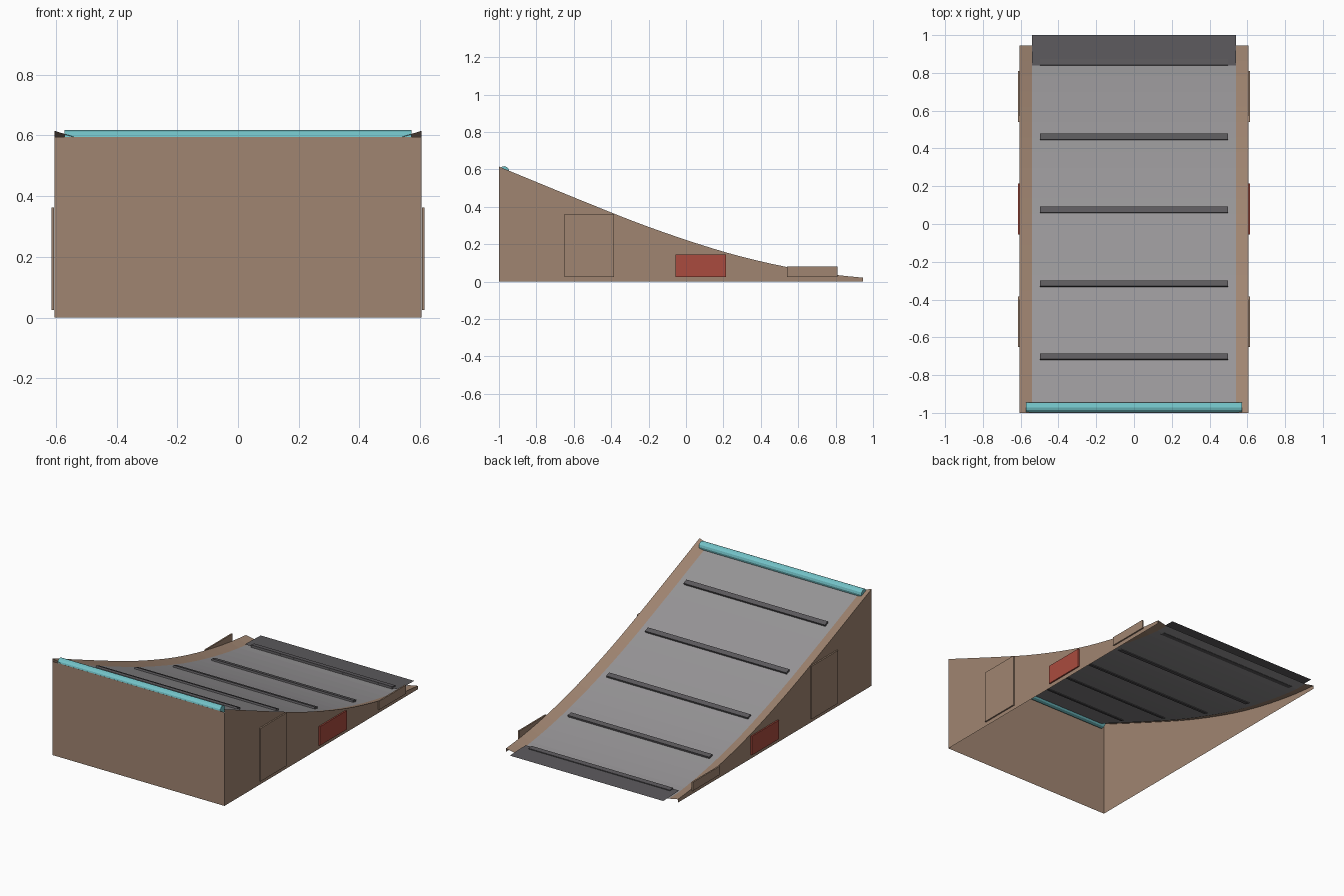
import bpy, bmesh, math

if "Cube" in bpy.data.objects:
    bpy.data.objects.remove(bpy.data.objects["Cube"])


def srgb(r, g, b):
    def lin(c):
        c /= 255
        return c / 12.92 if c <= 0.04045 else ((c + 0.055) / 1.055) ** 2.4
    return (lin(r), lin(g), lin(b), 1)


def material(name, r, g, b):
    m = bpy.data.materials.new(name)
    m.diffuse_color = srgb(r, g, b)
    m.use_nodes = True
    m.node_tree.nodes["Principled BSDF"].inputs["Base Color"].default_value = m.diffuse_color
    return m


WOOD = material("brown wood", 160, 133, 113)
GREY = material("deck grey", 152, 150, 152)
DARK = material("dark grey", 92, 90, 93)
TEAL = material("teal", 115, 195, 200)
RED = material("red", 170, 75, 62)

W, D = 0.605, 0.54          # outer half width, deck half width
DROP = 0.02                 # deck sits below the side edges
END = 0.945

# ramp profile (y, z) of the side top edge
PROFILE = [(-1, .615), (-.75, .512), (-.5, .410), (-.25, .311), (0, .223),
           (.25, .146), (.5, .086), (.75, .042), (END, .021)]


def edge_z(y):
    """Catmull-Rom style interpolation of the profile."""
    n = len(PROFILE)
    y = min(max(y, -1), END)
    i = next(k for k in range(n - 1) if y <= PROFILE[k + 1][0])

    def slope(k):
        a, b = PROFILE[max(k - 1, 0)], PROFILE[min(k + 1, n - 1)]
        return (b[1] - a[1]) / (b[0] - a[0])
    (y0, z0), (y1, z1) = PROFILE[i], PROFILE[i + 1]
    h = y1 - y0
    t = (y - y0) / h
    return ((2*t**3 - 3*t**2 + 1) * z0 + (t**3 - 2*t**2 + t) * h * slope(i)
            + (3*t**2 - 2*t**3) * z1 + (t**3 - t**2) * h * slope(i + 1))


def deck_z(y):
    return max(edge_z(y) - DROP, 0.008)


def finish(name, bm, mat):
    me = bpy.data.meshes.new(name)
    bm.to_mesh(me)
    bm.free()
    me.materials.append(mat)
    ob = bpy.data.objects.new(name, me)
    bpy.context.collection.objects.link(ob)
    return ob


def mesh(name, verts, faces, mat):
    bm = bmesh.new()
    vs = [bm.verts.new(v) for v in verts]
    for f in faces:
        bm.faces.new([vs[i] for i in f])
    return finish(name, bm, mat)


def box(name, centre, size, mat, tilt=0):
    bm = bmesh.new()
    bmesh.ops.create_cube(bm, size=1)
    bmesh.ops.scale(bm, vec=size, verts=bm.verts)
    ob = finish(name, bm, mat)
    ob.location = centre
    ob.rotation_euler.x = tilt
    return ob


def sheet(name, row_a, row_b, mat):
    """Strip of quads between two rows of points."""
    n = len(row_a)
    faces = [(i, n + i, n + i + 1, i + 1) for i in range(n - 1)]
    return mesh(name, row_a + row_b, faces, mat)


N = 24
YS = [-1 + (END + 1) * i / N for i in range(N + 1)]

# curved riding deck
sheet("deck", [(-D, y, deck_z(y)) for y in YS],
      [(D, y, deck_z(y)) for y in YS], GREY)

# side walls and sloped edge strips
for s, side in ((-1, "left"), (1, "right")):
    base = [(s * W, y, 0) for y in YS]
    top = [(s * W, y, edge_z(y)) for y in YS]
    inner = [(s * D, y, deck_z(y)) for y in YS]
    if s > 0:
        sheet(side + "_wall", top, base, WOOD)
        sheet(side + "_edge_strip", inner, top, WOOD)
    else:
        sheet(side + "_wall", base, top, WOOD)
        sheet(side + "_edge_strip", top, inner, WOOD)

    # side panels, the middle one red
    for label, y0, y1, z1, mat in (("tall", -.65, -.385, .362, WOOD),
                                   ("middle", -.055, .215, .145, RED),
                                   ("low", .54, .81, .08, WOOD)):
        box(f"{side}_{label}_panel",
            (s * (W + .0055), (y0 + y1) / 2, (.025 + z1) / 2),
            (.009, y1 - y0, z1 - .025), mat)

# tall front wall
zt = deck_z(-1)
mesh("front_wall", [(-W, -1, 0), (W, -1, 0), (W, -1, zt), (-W, -1, zt)],
     [(0, 1, 2, 3)], WOOD)

# flat entry plate at the low end
mesh("entry_plate", [(-D, .84, .019), (D, .84, .019), (D, 1, .014), (-D, 1, .014)],
     [(0, 1, 2, 3)], DARK)

# raised cross bars following the slope
for i, y in enumerate((.856, .461, .074, -.316, -.703)):
    tilt = math.atan2(deck_z(y + .02) - deck_z(y - .02), .04)
    z = deck_z(y) + (.007 if i == 0 else .004)
    box(f"cross_bar_{i + 1}", (0, y, z), (.995, .032, .016), DARK, tilt)

# coping pipe along the top edge
bm = bmesh.new()
bmesh.ops.create_cone(bm, cap_ends=True, segments=12, radius1=.027,
                      radius2=.027, depth=1.144)
pipe = finish("coping_pipe", bm, TEAL)
pipe.rotation_euler.y = math.pi / 2
pipe.location = (0, -.972, .59)
